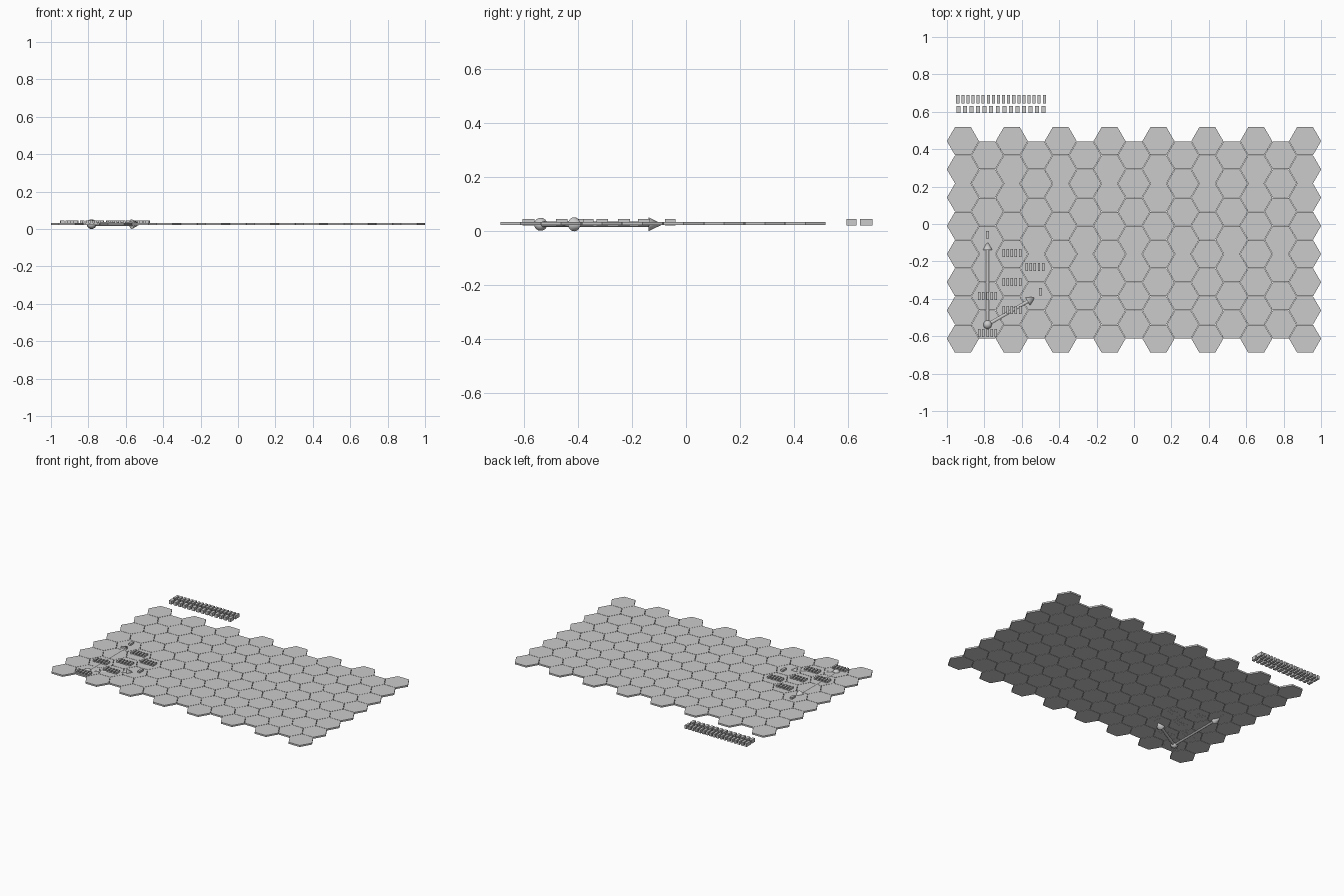
import bpy, bmesh, math
from mathutils import Matrix, Vector

if "Cube" in bpy.data.objects:
    bpy.data.objects.remove(bpy.data.objects["Cube"])

S = 0.0871                      # hex lattice radius
ROW = math.sqrt(3) * S          # hex row pitch
Z = 0.026                       # arrow axis height
ORIGIN = Vector((-0.783, -0.538, Z))


def finish(name, bm, smooth=False):
    mesh = bpy.data.meshes.new(name)
    bm.to_mesh(mesh)
    bm.free()
    obj = bpy.data.objects.new(name, mesh)
    bpy.context.collection.objects.link(obj)
    if smooth:
        bpy.ops.object.select_all(action='DESELECT')
        obj.select_set(True)
        bpy.context.view_layer.objects.active = obj
        bpy.ops.object.shade_smooth_by_angle(angle=math.radians(40))
    return obj


def add_cone(bm, r1, r2, depth, matrix, sides):
    bmesh.ops.create_cone(bm, cap_ends=True, segments=sides, radius1=r1,
                          radius2=r2, depth=depth, matrix=matrix)


# Sheet of thin hexagonal tiles, alternating columns of eight and seven
bm = bmesh.new()
for col in range(15):
    odd = col % 2
    for row in range(8 - odd):
        x = (col - 7) * 1.5 * S
        y = -0.613 + (row + odd / 2) * ROW
        place = Matrix.Translation((x, y, 0.028)) @ Matrix.Rotation(math.pi / 2, 4, 'Z')
        add_cone(bm, S * 0.985, S * 0.985, 0.011, place, 6)
finish("hexagon_sheet", bm)

# Ball at the lattice origin
bm = bmesh.new()
bmesh.ops.create_uvsphere(bm, u_segments=32, v_segments=16, radius=0.024,
                          matrix=Matrix.Translation(ORIGIN))
finish("origin_ball", bm, True)


# Two direction arrows, two and three cells long
def arrow(name, angle, length, head=0.054):
    d = Vector((math.cos(angle), math.sin(angle), 0))
    turn = d.to_track_quat('Z', 'Y').to_matrix().to_4x4()
    shaft = length - head
    bm = bmesh.new()
    add_cone(bm, 0.0105, 0.0105, shaft,
             Matrix.Translation(ORIGIN + d * shaft / 2) @ turn, 32)
    add_cone(bm, 0.026, 0, head,
             Matrix.Translation(ORIGIN + d * (shaft + head / 2)) @ turn, 32)
    finish(name, bm, True)


arrow("short_arrow", math.radians(30), 2 * ROW)
arrow("long_arrow", math.radians(90), 3 * ROW)


# Rows of plain raised blocks marking where captions sit
def block_row(name, x, y, width, height, count, z0=0.022, z1=0.046):
    bm = bmesh.new()
    pitch = width / count
    for i in range(count):
        cx = x + (i - (count - 1) / 2) * pitch
        place = (Matrix.Translation((cx, y, (z0 + z1) / 2))
                 @ Matrix.Diagonal((pitch * 0.6, height, z1 - z0, 1)))
        bmesh.ops.create_cube(bm, size=1, matrix=place)
    finish(name, bm)


block_row("upper_caption_blocks", -0.711, 0.667, 0.49, 0.046, 18)
block_row("lower_caption_blocks", -0.711, 0.613, 0.49, 0.038, 14)
cells = [(-0.783, -0.583), (-0.783, -0.385), (-0.653, -0.46),
         (-0.653, -0.31), (-0.53, -0.23), (-0.653, -0.155)]
for n, (x, y) in enumerate(cells):
    block_row(f"cell_marker_{n + 1}", x, y, 0.11, 0.044, 5)
block_row("short_arrow_marker", -0.50, -0.362, 0.03, 0.04, 1)
block_row("long_arrow_marker", -0.783, -0.058, 0.03, 0.04, 1)
